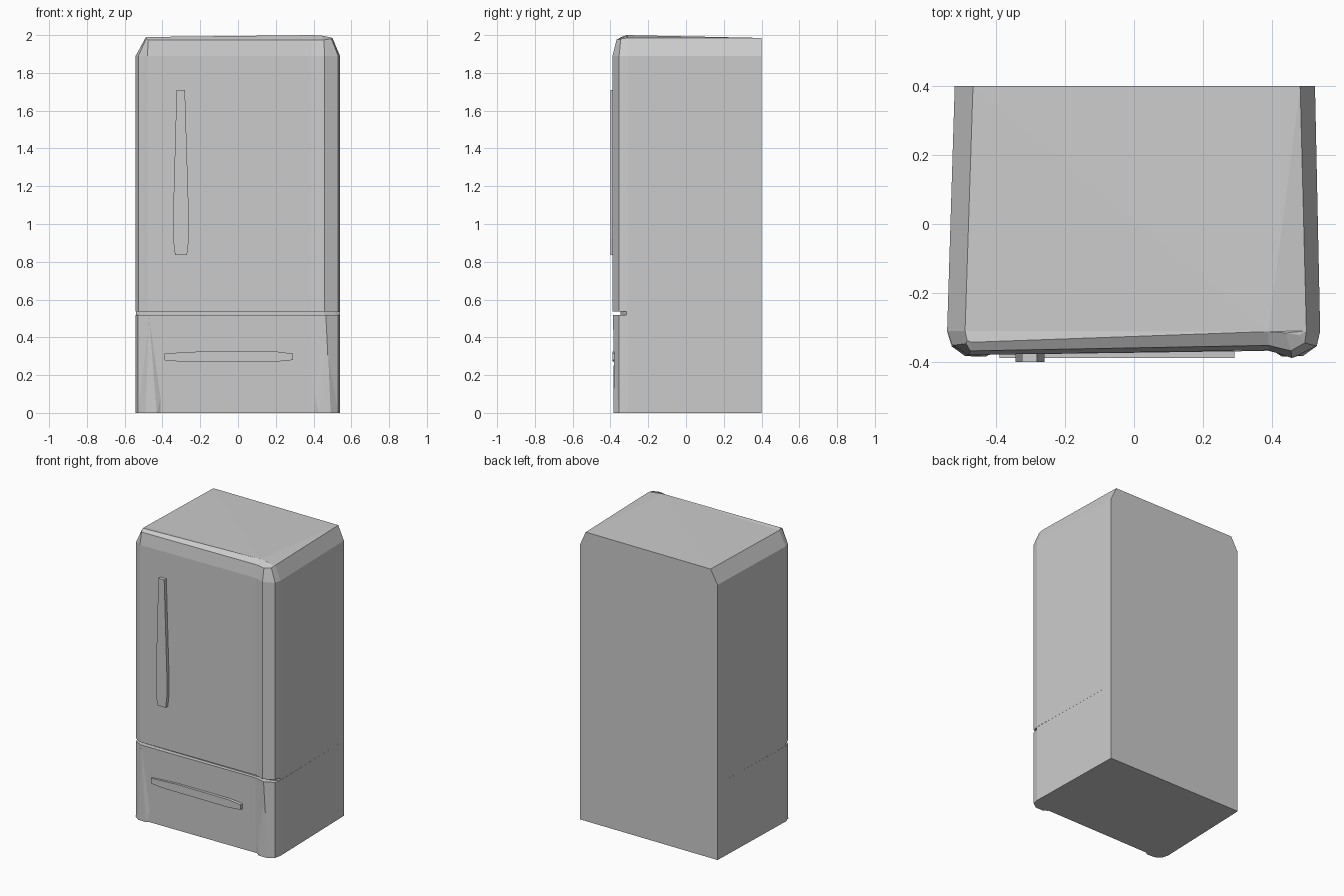
import bpy, bmesh

if "Cube" in bpy.data.objects:
    bpy.data.objects.remove(bpy.data.objects["Cube"])


def finish(name, bm):
    bmesh.ops.remove_doubles(bm, verts=bm.verts, dist=0.0005)
    bmesh.ops.recalc_face_normals(bm, faces=bm.faces)
    mesh = bpy.data.meshes.new(name)
    bm.to_mesh(mesh)
    bm.free()
    obj = bpy.data.objects.new(name, mesh)
    bpy.context.collection.objects.link(obj)
    return obj


def loft(name, rings):
    """Skin matching rings of points and cap both ends."""
    bm = bmesh.new()
    loops = [[bm.verts.new(p) for p in ring] for ring in rings]
    n = len(loops[0])
    for a, b in zip(loops, loops[1:]):
        for i in range(n):
            j = (i + 1) % n
            bm.faces.new((a[i], a[j], b[j], b[i]))
    caps = [bm.faces.new(loops[0]), bm.faces.new(loops[-1])]
    bmesh.ops.triangulate(bm, faces=caps)
    return finish(name, bm)


def at(outline, z):
    return [(x, y, z) for x, y in outline]


def plate(name, outline, front, back):
    """Extrude an x-z outline along y."""
    return loft(name, [[(x, y, z) for x, z in outline] for y in (front, back)])


# Plan outlines, from back left round the front to back right
door = [(-.52, .4), (-.542, -.31), (-.527, -.352), (-.48, -.38), (.39, -.366),
        (.458, -.389), (.53, -.354), (.54, -.31), (.525, .4)]
drawer_top = [(-.52, .4), (-.542, -.31), (-.53, -.352), (-.472, -.38), (.39, -.368),
              (.465, -.387), (.53, -.354), (.54, -.31), (.525, .4)]
drawer_base = [(-.52, .4), (-.542, -.31), (-.53, -.352), (-.485, -.372), (.39, -.362),
               (.49, -.375), (.53, -.354), (.54, -.31), (.525, .4)]
groove = [(-.52, .4), (-.541, -.315), (-.52, -.33), (-.48, -.348), (.39, -.345),
          (.455, -.348), (.515, -.33), (.539, -.315), (.525, .4)]
rim = [(-.467, .4, 1.985), (-.49, -.31, 1.985), (-.487, -.347, 1.98),
       (-.475, -.368, 1.975), (.39, -.352, 1.975), (.455, -.368, 1.975),
       (.495, -.345, 1.98), (.5, -.31, 1.985), (.482, .4, 1.985)]
lid = [(-.467, .4, 1.985), (-.49, -.31, 1.985), (-.484, -.338, 1.989),
       (-.472, -.343, 1.99), (.39, -.312, 2.0), (.44, -.316, 1.998),
       (.48, -.322, 1.99), (.5, -.31, 1.985), (.482, .4, 1.985)]

# Cabinet with drawer, door gap, door and bevelled top
loft("cabinet", [at(drawer_base, 0), at(drawer_top, .518), at(groove, .518),
                 at(groove, .536), at(door, .536), at(door, 1.89), rim, lid])

# Flared feet at the lower front corners
for side, name in ((-1, "left_foot"), (1, "right_foot")):
    bm = bmesh.new()
    for x, y, z in [(.43, -.385, 0), (.49, -.383, 0), (.53, -.354, 0), (.402, -.366, 0),
                    (.402, -.35, 0), (.51, -.35, 0), (.405, -.369, .1),
                    (.47, -.38, .5), (.47, -.36, .5)]:
        bm.verts.new((x * side, y, z))
    hull = bmesh.ops.convex_hull(bm, input=bm.verts)
    bmesh.ops.delete(bm, geom=[v for v in bm.verts if not v.link_faces], context='VERTS')
    finish(name, bm)

# Handles
plate("door_handle", [(-.325, 1.71), (-.281, 1.71), (-.26, 1.03), (-.26, .92),
                      (-.27, .835), (-.333, .835), (-.344, .92), (-.344, 1.03)],
      -.4, -.365)
plate("drawer_handle", [(-.39, .315), (-.2, .325), (.2, .325), (.292, .314),
                        (.292, .28), (.2, .271), (-.3, .271), (-.39, .279)],
      -.389, -.36)
